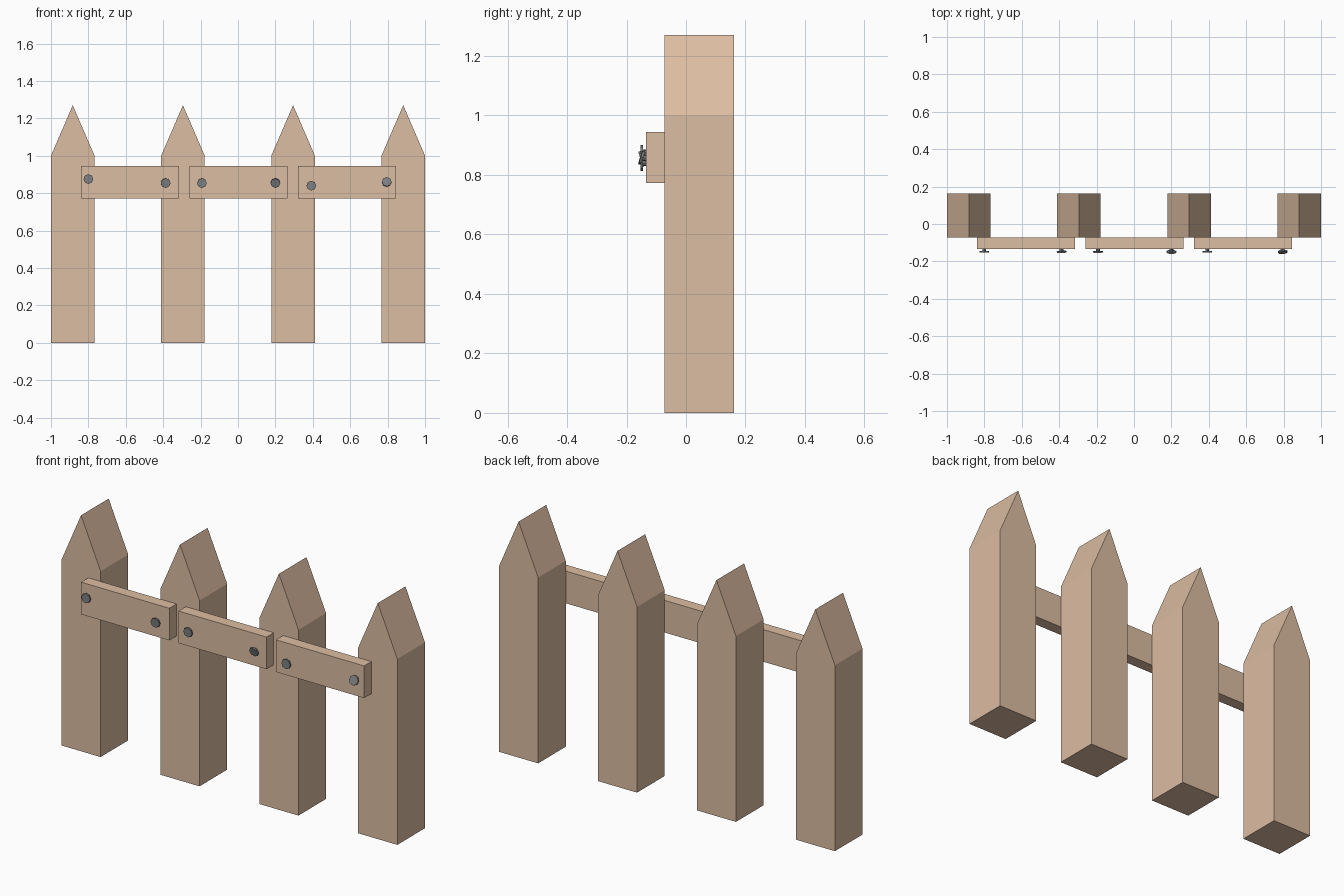
import bpy, bmesh, math
from mathutils import Matrix, Vector

if "Cube" in bpy.data.objects:
    bpy.data.objects.remove(bpy.data.objects["Cube"])


def material(name, colour):
    m = bpy.data.materials.new(name)
    m.diffuse_color = (*colour, 1)
    m.use_nodes = True
    m.node_tree.nodes["Principled BSDF"].inputs["Base Color"].default_value = m.diffuse_color
    return m


WOOD = material("light wood", (0.72, 0.51, 0.365))
STEEL = material("dark steel", (0.21, 0.22, 0.23))


def add_object(name, bm, mat):
    bmesh.ops.recalc_face_normals(bm, faces=bm.faces)
    me = bpy.data.meshes.new(name)
    bm.to_mesh(me)
    bm.free()
    me.materials.append(mat)
    ob = bpy.data.objects.new(name, me)
    bpy.context.collection.objects.link(ob)
    return ob


def extruded(name, profile, y0, y1, mat):
    """Extrude an (x, z) profile from y0 to y1."""
    bm = bmesh.new()
    face = bm.faces.new([bm.verts.new((x, y0, z)) for x, z in profile])
    ext = bmesh.ops.extrude_face_region(bm, geom=[face])
    verts = [v for v in ext["geom"] if isinstance(v, bmesh.types.BMVert)]
    bmesh.ops.translate(bm, verts=verts, vec=(0, y1 - y0, 0))
    return add_object(name, bm, mat)


def nail(x, z, pitch, yaw):
    """Thin shaft with a flat eight-sided head, leaning slightly."""
    bm = bmesh.new()
    for radius, depth, along in ((0.010, 0.05, -0.025), (0.026, 0.008, 0.0)):
        bmesh.ops.create_cone(bm, cap_ends=True, segments=8, radius1=radius,
                              radius2=radius, depth=depth,
                              matrix=Matrix.Translation((0, 0, along)))
    ob = add_object("nail", bm, STEEL)
    lean = (Matrix.Rotation(math.radians(yaw), 4, 'Z')
            @ Matrix.Rotation(math.radians(90 + pitch), 4, 'X'))
    ob.data.transform(lean)
    ob.location = Vector((x, -0.149, z))


# Pointed posts
W = 0.1165
for cx in (-0.8835, -0.2945, 0.2945, 0.8835):
    extruded("post", [(cx - W, 0), (cx + W, 0), (cx + W, 1.0),
                      (cx, 1.27), (cx - W, 1.0)], -0.073, 0.162, WOOD)

# Short rails across the front
for x0, x1 in ((-0.84, -0.315), (-0.26, 0.264), (0.32, 0.845)):
    extruded("rail", [(x0, 0.772), (x1, 0.772), (x1, 0.945), (x0, 0.945)],
             -0.134, -0.073, WOOD)

# Nails: x, z, pitch, yaw
for n in ((-0.80, 0.875, 0, 0), (-0.387, 0.854, 6, 4), (-0.193, 0.854, 3, 0),
          (0.20, 0.854, 18, 0), (0.392, 0.84, 0, 0), (0.795, 0.86, -18, 3)):
    nail(*n)
